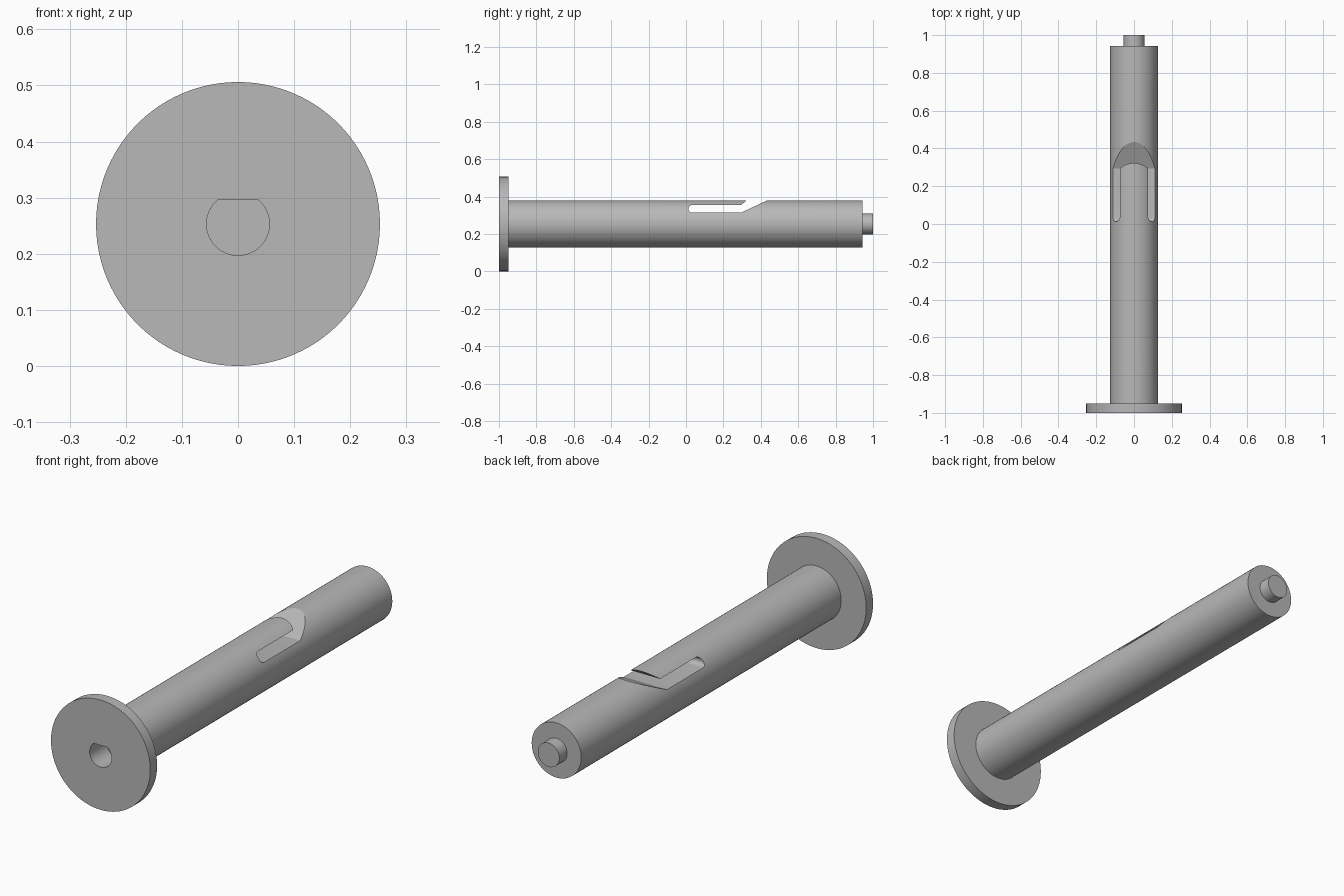
import bpy, bmesh, math
from mathutils import Matrix, Vector

if "Cube" in bpy.data.objects:
    bpy.data.objects.remove(bpy.data.objects["Cube"])

AXIS_Z = 0.253
SEGMENTS = 96

gray = bpy.data.materials.new("plain gray")
gray.use_nodes = True
gray.diffuse_color = (0.48, 0.48, 0.48, 1)
gray.node_tree.nodes["Principled BSDF"].inputs["Base Color"].default_value = (0.48, 0.48, 0.48, 1)


def finish(name, bm):
    bmesh.ops.recalc_face_normals(bm, faces=bm.faces)
    mesh = bpy.data.meshes.new(name)
    bm.to_mesh(mesh)
    bm.free()
    mesh.materials.append(gray)
    ob = bpy.data.objects.new(name, mesh)
    bpy.context.collection.objects.link(ob)
    return ob


def lathe(name, profile):
    """Turn (radius, y) points around the long axis."""
    bm = bmesh.new()
    verts = [bm.verts.new((r, y, AXIS_Z)) for r, y in profile]
    edges = [bm.edges.new(pair) for pair in zip(verts, verts[1:])]
    bmesh.ops.spin(bm, geom=verts + edges, cent=(0, 0, AXIS_Z), axis=(0, 1, 0),
                   angle=math.tau, steps=SEGMENTS)
    bmesh.ops.remove_doubles(bm, verts=bm.verts, dist=1e-5)
    return finish(name, bm)


def prism(name, points, sweep):
    """Extrude a closed outline along the sweep vector."""
    bm = bmesh.new()
    face = bm.faces.new([bm.verts.new(p) for p in points])
    out = bmesh.ops.extrude_face_region(bm, geom=[face])
    moved = [g for g in out["geom"] if isinstance(g, bmesh.types.BMVert)]
    bmesh.ops.translate(bm, verts=moved, vec=sweep)
    ob = finish(name, bm)
    ob.hide_render = True
    return ob


# Turned body: wide head, long shaft, short end pin
body = lathe("headed_shaft", [
    (0, -1), (0.253, -1), (0.253, -0.95), (0.126, -0.95),
    (0.126, 0.943), (0.055, 0.943), (0.055, 1), (0, 1)])

# Slot with rounded inner end and a sloping mouth, cut across the shaft
slot_end = [(0.033 + 0.02 * math.cos(a), 0.334 + 0.02 * math.sin(a))
            for a in (math.radians(90 + 15 * i) for i in range(13))]
outline = slot_end + [(0.295, 0.314), (0.586, 0.45), (0.40, 0.45), (0.295, 0.354)]
slot = prism("slot_cutter", [(-0.2, y, z) for y, z in outline], (0.4, 0, 0))

# Blind D-shaped socket in the head
start = math.asin(0.044 / 0.056)
sweep = math.tau - (math.pi - 2 * start)
arc = [math.pi - start + sweep * i / 48 for i in range(49)]
socket = prism("socket_cutter",
               [(0.056 * math.cos(a), -1.05, AXIS_Z + 0.056 * math.sin(a)) for a in arc],
               (0, 0.17, 0))

# Apply the cuts
bpy.context.view_layer.objects.active = body
for cutter in (slot, socket):
    mod = body.modifiers.new(cutter.name, "BOOLEAN")
    mod.operation = "DIFFERENCE"
    mod.solver = "EXACT"
    mod.object = cutter
    bpy.ops.object.modifier_apply(modifier=mod.name)
    bpy.data.objects.remove(cutter)

# Smooth round walls, crisp rims
bpy.ops.object.select_all(action="DESELECT")
body.select_set(True)
bpy.ops.object.shade_smooth_by_angle(angle=math.radians(25))
